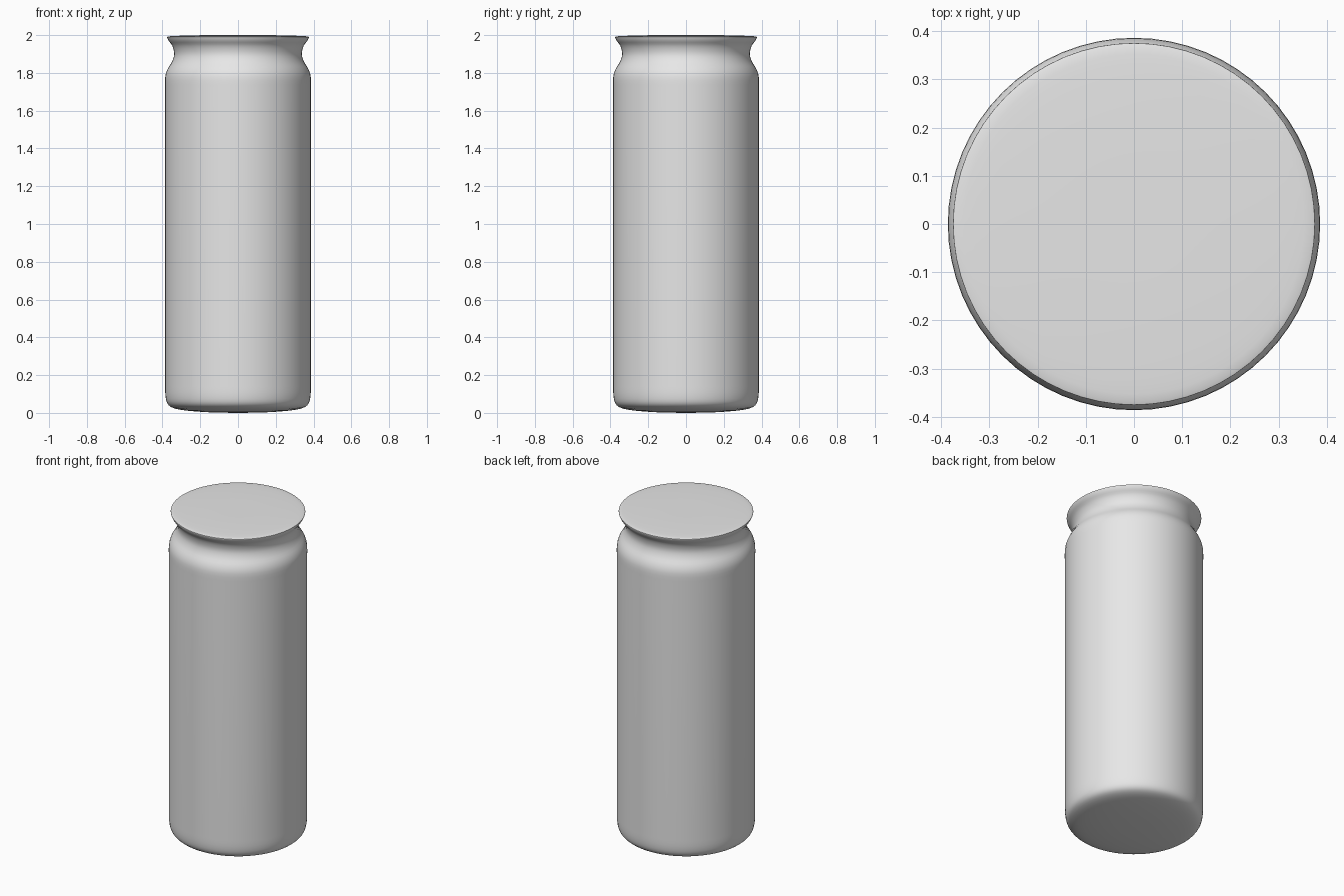
import bpy, bmesh, math
from mathutils import Vector

cube = bpy.data.objects.get("Cube")
if cube:
    bpy.data.objects.remove(cube)

SEGMENTS = 64


def smooth_path(points, steps=3):
    """Pass a smooth curve through (radius, height) points."""
    p = [Vector(q) for q in points]
    p = [p[0]] + p + [p[-1]]
    path = []
    for a, b, c, d in zip(p, p[1:], p[2:], p[3:]):
        for i in range(steps):
            t = i / steps
            path.append(0.5 * (2 * b + (c - a) * t + (2 * a - 5 * b + 4 * c - d) * t * t
                               + (3 * b - a - 3 * c + d) * t ** 3))
    return path + [p[-1]]


# Rounded base, then shoulder, pinched neck and flared rim, then the closed lid
base = [(0, 0), (0.15, 0.003), (0.28, 0.013), (0.345, 0.027),
        (0.374, 0.05), (0.384, 0.09), (0.386, 0.14)]
neck = [(0.386, 1.72), (0.385, 1.78), (0.373, 1.82), (0.349, 1.86), (0.338, 1.9),
        (0.347, 1.942), (0.367, 1.97), (0.375, 1.986)]
lid = [(0.375, 1.986), (0.368, 1.993), (0.3, 1.997), (0.15, 2), (0, 2)]
profile = smooth_path(base) + smooth_path(neck) + smooth_path(lid)[1:]

# Lathe the profile around the vertical axis
bm = bmesh.new()
verts = [bm.verts.new((r, 0, z)) for r, z in profile]
edges = [bm.edges.new(pair) for pair in zip(verts, verts[1:])]
bmesh.ops.spin(bm, geom=verts + edges, cent=(0, 0, 0), axis=(0, 0, 1),
               angle=math.tau, steps=SEGMENTS)
bmesh.ops.remove_doubles(bm, verts=bm.verts, dist=0.0005)
bmesh.ops.recalc_face_normals(bm, faces=bm.faces)

mesh = bpy.data.meshes.new("can_body")
bm.to_mesh(mesh)
bm.free()
can = bpy.data.objects.new("can_body", mesh)
bpy.context.collection.objects.link(can)

# Plain grey finish
grey = bpy.data.materials.new("light_grey")
grey.use_nodes = True
color = (0.8, 0.8, 0.8, 1)
grey.diffuse_color = color
grey.node_tree.nodes["Principled BSDF"].inputs["Base Color"].default_value = color
mesh.materials.append(grey)

bpy.ops.object.select_all(action="DESELECT")
can.select_set(True)
bpy.context.view_layer.objects.active = can
bpy.ops.object.shade_smooth_by_angle(angle=math.radians(50))
